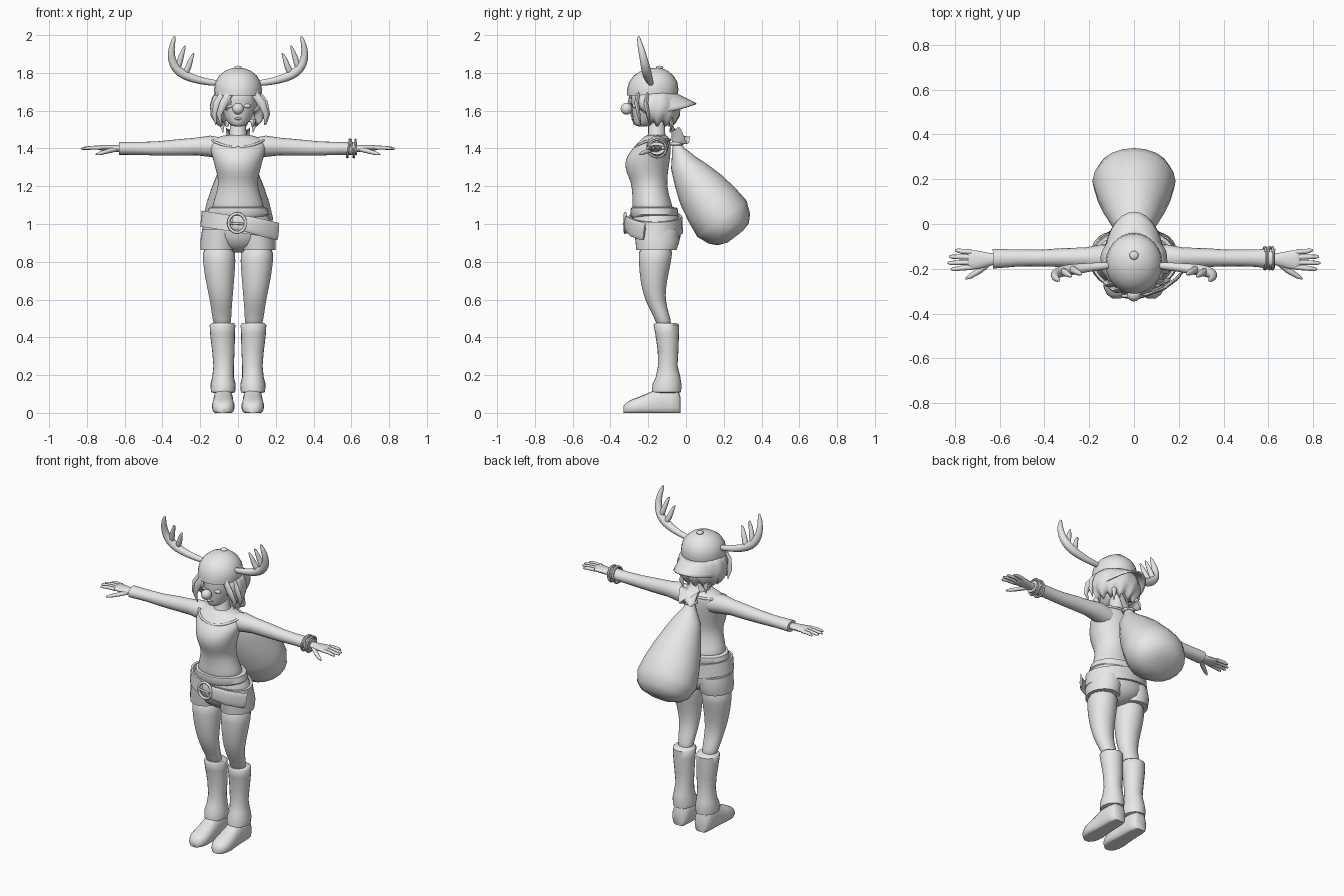
import bpy, bmesh, math
from mathutils import Vector

grey = bpy.data.materials.new("light_grey")
grey.diffuse_color = (0.8, 0.8, 0.8, 1)


def finish(name, bm, mirror=False, subsurf=0, thick=0, angle=50):
    bmesh.ops.recalc_face_normals(bm, faces=bm.faces)
    me = bpy.data.meshes.new(name)
    bm.to_mesh(me)
    bm.free()
    for p in me.polygons:
        p.use_smooth = True
    me.set_sharp_from_angle(angle=math.radians(angle))
    me.materials.append(grey)
    ob = bpy.data.objects.new(name, me)
    bpy.context.collection.objects.link(ob)
    if thick:
        ob.modifiers.new("Solidify", 'SOLIDIFY').thickness = thick
    if mirror:
        ob.modifiers.new("Mirror", 'MIRROR')
    if subsurf:
        ob.modifiers.new("Subsurf", 'SUBSURF').levels = subsurf
        ob.modifiers["Subsurf"].render_levels = subsurf
    return ob


def skin(name, rings, caps=True, loop=True, closed=False, **kw):
    """Bridge a list of equal point rings into one surface."""
    bm = bmesh.new()
    vs = [[bm.verts.new(p) for p in r] for r in rings]
    n = len(vs[0])
    pairs = list(zip(vs, vs[1:])) + ([(vs[-1], vs[0])] if closed else [])
    for a, b in pairs:
        for i in range(n if loop else n - 1):
            j = (i + 1) % n
            bm.faces.new((a[i], a[j], b[j], b[i]))
    if caps and loop and not closed:
        bm.faces.new(vs[0][::-1])
        bm.faces.new(vs[-1])
    return finish(name, bm, **kw)


def circle(n):
    return [(math.cos(2 * math.pi * i / n), math.sin(2 * math.pi * i / n)) for i in range(n)]


def stack(name, secs, n=20, tilt=0, **kw):
    """Sections (z, x0, x1, y_front, y_back) stacked upwards."""
    rings = []
    for z, x0, x1, y0, y1 in secs:
        r = []
        for c, s in circle(n):
            x = (x0 + x1) / 2 + (x1 - x0) / 2 * c
            r.append((x, (y0 + y1) / 2 + (y1 - y0) / 2 * s, z + tilt * x))
        rings.append(r)
    return skin(name, rings, **kw)


def sweep(name, path, ref=(0, 0, 1), n=12, closed=False, **kw):
    """Path of (x, y, z, side_radius, up_radius) swept with ellipses."""
    pts = [Vector(p[:3]) for p in path]
    m = len(pts)
    rings = []
    for i, p in enumerate(path):
        if closed:
            t = pts[(i + 1) % m] - pts[i - 1]
        else:
            t = pts[min(i + 1, m - 1)] - pts[max(i - 1, 0)]
        t.normalize()
        side = t.cross(Vector(ref)).normalized()
        up = side.cross(t)
        rings.append([pts[i] + side * p[3] * c + up * p[-1] * s for c, s in circle(n)])
    return skin(name, rings, closed=closed, **kw)


def ball(name, loc, size, **kw):
    bm = bmesh.new()
    bmesh.ops.create_uvsphere(bm, u_segments=16, v_segments=10, radius=1)
    for v in bm.verts:
        v.co = Vector(loc) + Vector([a * b for a, b in zip(v.co, size)])
    return finish(name, bm, **kw)


def sym(rows):
    return [(z, -rx, rx, y0, y1) for z, rx, y0, y1 in rows]


# Torso, neck and head
stack("shirt", sym([
    (1.05, .145, -.285, -.06), (1.10, .138, -.285, -.07), (1.15, .12, -.285, -.09),
    (1.22, .102, -.29, -.1), (1.27, .115, -.318, -.095), (1.33, .13, -.328, -.085),
    (1.38, .145, -.302, -.08), (1.42, .155, -.265, -.08), (1.45, .135, -.235, -.085),
    (1.475, .07, -.215, -.1)]), subsurf=1)
stack("neck", sym([(1.44, .06, -.22, -.1), (1.48, .045, -.2, -.11), (1.57, .04, -.2, -.11)]))
stack("head", sym([
    (1.515, .025, -.265, -.2), (1.53, .05, -.275, -.16), (1.56, .072, -.282, -.11),
    (1.6, .095, -.286, -.08), (1.66, .11, -.292, -.06), (1.72, .11, -.295, -.06)]), subsurf=1)
collar = []
for c, s in circle(24):
    collar.append((.14 * c, -.165 + (.105 if s < 0 else .08) * s, 1.445 - .04 * max(0, -s) ** 2, .007, .007))
sweep("collar", collar, closed=True, n=8)
stack("shirt_hem", sym([(1.035, .15, -.285, -.05), (1.05, .165, -.295, -.04),
                        (1.085, .155, -.292, -.045), (1.09, .135, -.28, -.07)]), n=24)

# Face
ball("nose", (0, -.315, 1.61), (.031, .031, .031))
ball("eyes", (.045, -.272, 1.625), (.024, .012, .012), mirror=True)
ball("lips", (0, -.281, 1.557), (.022, .007, .006))

# Cap with button and backward brim
stack("cap", sym([
    (1.68, .124, -.312, -.045), (1.71, .127, -.312, -.04), (1.75, .121, -.302, -.045),
    (1.785, .1, -.278, -.065), (1.81, .07, -.24, -.095), (1.824, .035, -.2, -.125),
    (1.827, .01, -.175, -.15)]), n=24)
ball("cap_button", (0, -.14, 1.828), (.02, .02, .01))
brim = []
for j in range(6):
    v = j / 5
    row = []
    for i in range(17):
        a = math.radians(-95 + 190 * i / 16)
        x = math.sin(a) * (.122 + .015 * v)
        y = -.175 + math.cos(a) * (.13 + .1 * v)
        row.append((x, y, 1.69 - .05 * v - .05 * v * math.sin(a) ** 2))
    brim.append(row)
skin("cap_brim", brim, loop=False, thick=.008)

# Bobbed hair: a shell with a jagged lower edge, open over the face
profile = [(0, .115), (.2, .137), (.45, .15), (.7, .146), (.88, .125), (1, .1)]
hair = []
for t, r in profile:
    row = []
    for i in range(41):
        a = math.radians(-165 + 295 * i / 40)
        low = 1.515 + .025 * (i % 4 in (0, 3)) + (.05 if i > 37 else 0)
        low += max(0, 8 - i) * .012
        wave = 1 + .025 * math.cos(i * math.pi / 2) * t
        row.append((r * wave * math.sin(a), -.165 + .92 * r * wave * math.cos(a), 1.705 + (low - 1.705) * t))
    hair.append(row)
skin("hair", hair, loop=False, thick=.01)
for k, (x, y, w) in enumerate([(-.09, -.26, -.035), (-.05, -.285, -.05), (.1, -.25, .05), (.12, -.2, .035)]):
    sweep("hair_lock_%d" % (k + 1), [
        (x * .8, y, 1.7, .02, .012), (x + w * .5, y - .012, 1.64, .022, .012),
        (x + w, y, 1.58, .015, .009), (x + w * .8, y + .01, 1.525, .002, .002)], ref=(0, 1, 0), n=8)
for s in (-1, 1):
    sweep("nape_lock", [(s * .07, -.09, 1.58, .02, .015), (s * .085, -.075, 1.53, .015, .01),
                        (s * .08, -.085, 1.485, .002, .002)], ref=(0, 1, 0), n=8)

# Antlers
sweep("antler_beam", [
    (.1, -.185, 1.745, .018, .018), (.17, -.19, 1.752, .018, .018), (.25, -.2, 1.772, .024, .024),
    (.31, -.208, 1.802, .027, .027), (.345, -.218, 1.845, .024, .024), (.356, -.23, 1.9, .02, .02),
    (.348, -.245, 1.955, .015, .015), (.333, -.253, 1.997, .006, .006)],
    ref=(0, 1, 0), mirror=True, subsurf=1)
for k, pts in enumerate([
        [(.325, -.21, 1.81), (.308, -.215, 1.86), (.296, -.226, 1.905), (.278, -.235, 1.948)],
        [(.285, -.2, 1.79), (.263, -.208, 1.825), (.251, -.218, 1.87), (.232, -.225, 1.908)]]):
    sweep("antler_tine_%d" % (k + 1), [p + (r, r) for p, r in zip(pts, (.019, .018, .014, .005))],
          ref=(0, 1, 0), mirror=True, subsurf=1, n=8)

# Sleeves, hands and fingers
sweep("sleeve", [
    (.08, -.155, 1.4, .06, .055), (.15, -.15, 1.412, .058, .056), (.22, -.15, 1.41, .045, .047),
    (.32, -.15, 1.405, .042, .043), (.42, -.152, 1.4, .037, .038), (.52, -.152, 1.4, .038, .034),
    (.63, -.155, 1.4, .044, .034)], mirror=True, n=16)
sweep("palm", [
    (.6, -.155, 1.4, .026, .022), (.645, -.158, 1.4, .028, .018), (.69, -.16, 1.402, .043, .018),
    (.73, -.16, 1.404, .046, .014), (.745, -.16, 1.404, .04, .01)], mirror=True, n=12, subsurf=1)
for k, (y0, y1, tip) in enumerate([(-.125, -.118, .8), (-.148, -.146, .826),
                                   (-.171, -.174, .832), (-.193, -.202, .818)]):
    sweep("finger_%d" % (k + 1), [
        (.725, y0, 1.404, .012, .011), (.775, (y0 + y1) / 2, 1.404, .011, .01),
        (tip - .012, y1, 1.4, .009, .008), (tip, y1, 1.398, .004, .004)], mirror=True, n=8)
sweep("thumb", [(.65, -.175, 1.395, .014, .013), (.69, -.208, 1.385, .014, .012),
                (.73, -.233, 1.374, .011, .01), (.752, -.245, 1.368, .004, .004)], mirror=True, n=8)
for k, (x, tilt) in enumerate([(.585, .15), (.605, -.2), (.618, .1)]):
    sweep("bracelet_%d" % (k + 1), [
        (x + tilt * .045 * s, -.153 + .048 * c, 1.4 + .046 * s, .007, .007) for c, s in circle(20)],
        ref=(1, 0, 0), closed=True, n=6)

# Shorts: seat and two legs
stack("shorts_seat", sym([
    (.85, .04, -.2, -.1), (.89, .13, -.255, -.04), (.93, .188, -.272, -.03), (.98, .188, -.285, -.03),
    (1.03, .168, -.285, -.035), (1.06, .15, -.28, -.05)]), n=24)
stack("shorts_leg", [
    (.862, .012, .198, -.263, -.05), (.91, .004, .199, -.268, -.035), (.97, .0, .19, -.275, -.04)],
    mirror=True)

# Slanted belt, ring buckle and hanging strap end
stack("belt", sym([
    (.955, .187, -.295, -.03), (.955, .2, -.306, -.016), (1.04, .192, -.304, -.02),
    (1.04, .178, -.294, -.035)]), n=28, tilt=-.16, caps=False, angle=40)
sweep("belt_strap", [(-.03, -.312, 1.01, .006, .036), (.05, -.318, 1.0, .008, .042),
                     (.13, -.29, .98, .008, .046), (.19, -.245, .965, .008, .047),
                     (.212, -.22, .96, .006, .046)], n=12)
sweep("buckle", [(-.005 + .045 * c, -.322, 1.005 + .05 * s, .008, .008) for c, s in circle(20)],
      ref=(0, 1, 0), closed=True, n=8)
sweep("buckle_pin", [(-.05, -.325, 1.005, .006, .006), (.03, -.33, 1.0, .006, .006)], n=8)

# Legs, leg warmers and boots
stack("leg", [
    (.44, .04, .12, -.15, -.07), (.5, .035, .137, -.165, -.082), (.56, .032, .143, -.2, -.1),
    (.62, .027, .155, -.225, -.11), (.7, .02, .172, -.243, -.1), (.8, .012, .188, -.252, -.078),
    (.9, .01, .19, -.255, -.06)], mirror=True, subsurf=1)
stack("leg_warmer", [
    (.105, .03, .125, -.16, -.045), (.11, .015, .143, -.18, -.026), (.15, .012, .146, -.178, -.024),
    (.19, .022, .136, -.16, -.03), (.25, .022, .13, -.148, -.045), (.33, .018, .137, -.15, -.04),
    (.42, .016, .148, -.163, -.037), (.465, .014, .15, -.172, -.036), (.475, .022, .14, -.165, -.05)],
    mirror=True)
boot = []
for y, w, h in [(-.03, .03, .085), (-.04, .045, .12), (-.08, .052, .135), (-.14, .053, .135),
                (-.19, .055, .11), (-.24, .06, .088), (-.285, .057, .072), (-.315, .043, .055),
                (-.332, .02, .035)]:
    boot.append([(.078 + w * (abs(c) ** .7) * (1 if c > 0 else -1), y, max(0, h * (.4 + .6 * s)))
                 for c, s in circle(20)])
skin("boot", boot, mirror=True)

# Sack over the back, with tied neck and flared mouth
sweep("sack", [
    (0, -.05, 1.43, .022, .022), (0, -.042, 1.395, .035, .033), (0, -.015, 1.325, .082, .072),
    (0, .03, 1.255, .112, .105), (0, .077, 1.185, .14, .133), (0, .135, 1.105, .168, .152),
    (0, .19, 1.028, .186, .162), (0, .23, .975, .165, .135), (0, .25, .945, .125, .1),
    (0, .26, .932, .06, .05)], ref=(0, 1, 0), n=20)
sweep("sack_tie", [(.03 * c, -.05 + .03 * s, 1.425, .009, .009) for c, s in circle(16)],
      closed=True, n=8)
mouth = []
for z, y, r, f in [(1.42, -.05, .024, 0), (1.45, -.043, .035, .1), (1.485, -.033, .056, .22), (1.475, -.033, .03, .1)]:
    mouth.append([(r * 1.15 * c, y + r * s, z + .12 * f * math.cos(4 * math.atan2(s, c)) - .22 * f * s)
                  for c, s in circle(24)])
skin("sack_mouth", mouth)
